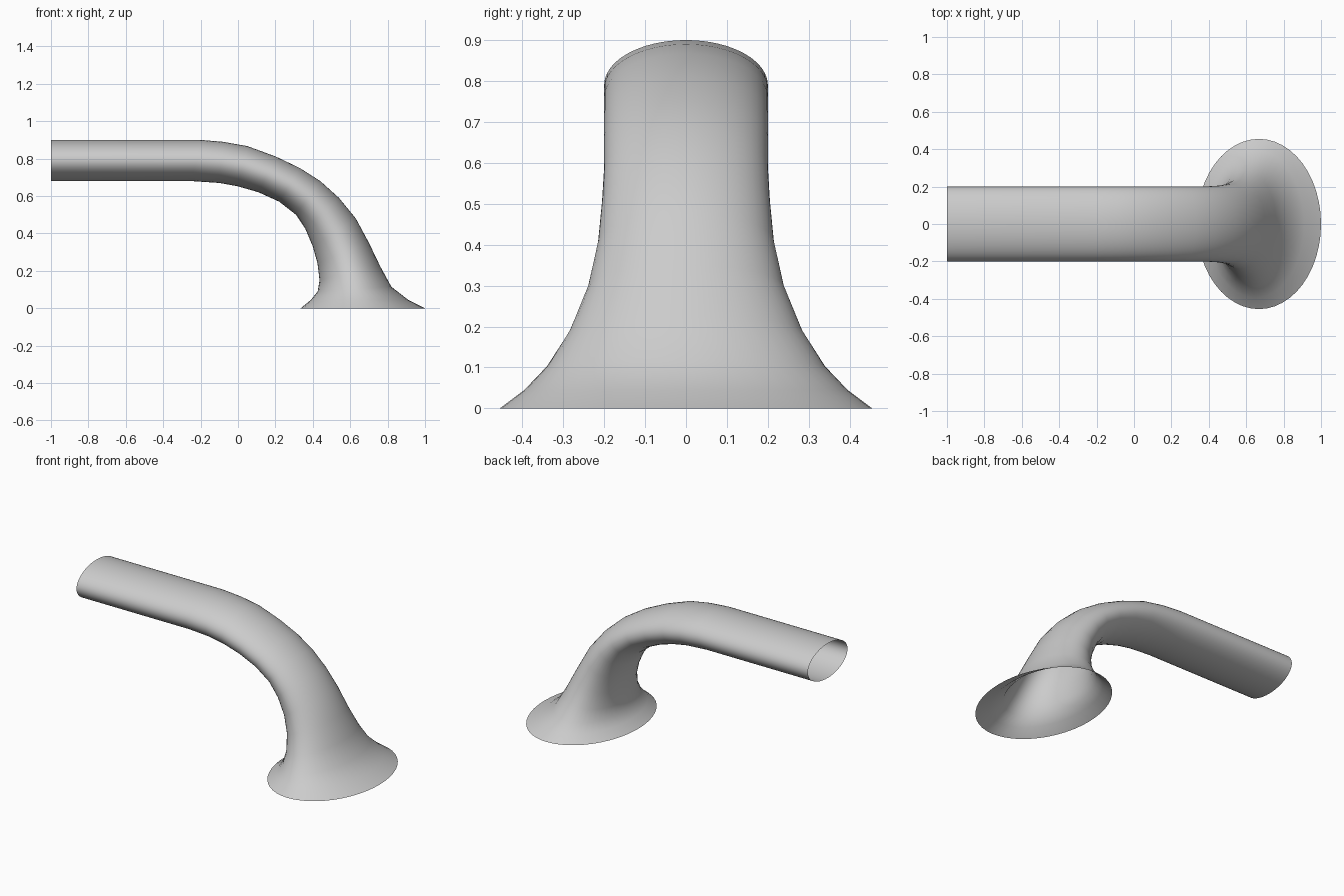
import bpy, bmesh
from math import sin, cos, tau

if "Cube" in bpy.data.objects:
    bpy.data.objects.remove(bpy.data.objects["Cube"])

# Spout sections: inner (x, z), outer (x, z), half width in y
SECTIONS = [
    (-1.00, 0.68, -1.00, 0.90, 0.20),
    (-0.25, 0.68, -0.20, 0.90, 0.20),
    (-0.10, 0.67, -0.08, 0.89, 0.20),
    (0.00, 0.652, 0.05, 0.867, 0.20),
    (0.11, 0.62, 0.20, 0.812, 0.20),
    (0.22, 0.57, 0.33, 0.75, 0.20),
    (0.31, 0.50, 0.44, 0.68, 0.20),
    (0.36, 0.425, 0.54, 0.59, 0.205),
    (0.40, 0.33, 0.63, 0.48, 0.215),
    (0.425, 0.24, 0.70, 0.35, 0.24),
    (0.436, 0.15, 0.76, 0.225, 0.285),
    (0.426, 0.09, 0.82, 0.115, 0.34),
    (0.39, 0.045, 0.91, 0.045, 0.395),
    (0.335, 0.00, 1.00, 0.00, 0.455),
]
SIDES = 48

# Open-ended spout with flared base, lofted through elliptical rings
bm = bmesh.new()
rings = []
for xi, zi, xo, zo, w in SECTIONS:
    ring = []
    for k in range(SIDES):
        a = tau * k / SIDES
        t = (1 + cos(a)) / 2
        ring.append(bm.verts.new((xi + (xo - xi) * t, w * sin(a), zi + (zo - zi) * t)))
    rings.append(ring)
for r0, r1 in zip(rings, rings[1:]):
    for k in range(SIDES):
        n = (k + 1) % SIDES
        bm.faces.new((r0[k], r1[k], r1[n], r0[n])).smooth = True

# Make sure the faces point outward on the top of the straight tube
bm.faces.ensure_lookup_table()
bm.normal_update()
if bm.faces[0].normal.z < 0:
    bmesh.ops.reverse_faces(bm, faces=bm.faces[:])

mesh = bpy.data.meshes.new("flared_spout")
bm.to_mesh(mesh)
bm.free()
spout = bpy.data.objects.new("flared_spout", mesh)
bpy.context.collection.objects.link(spout)
